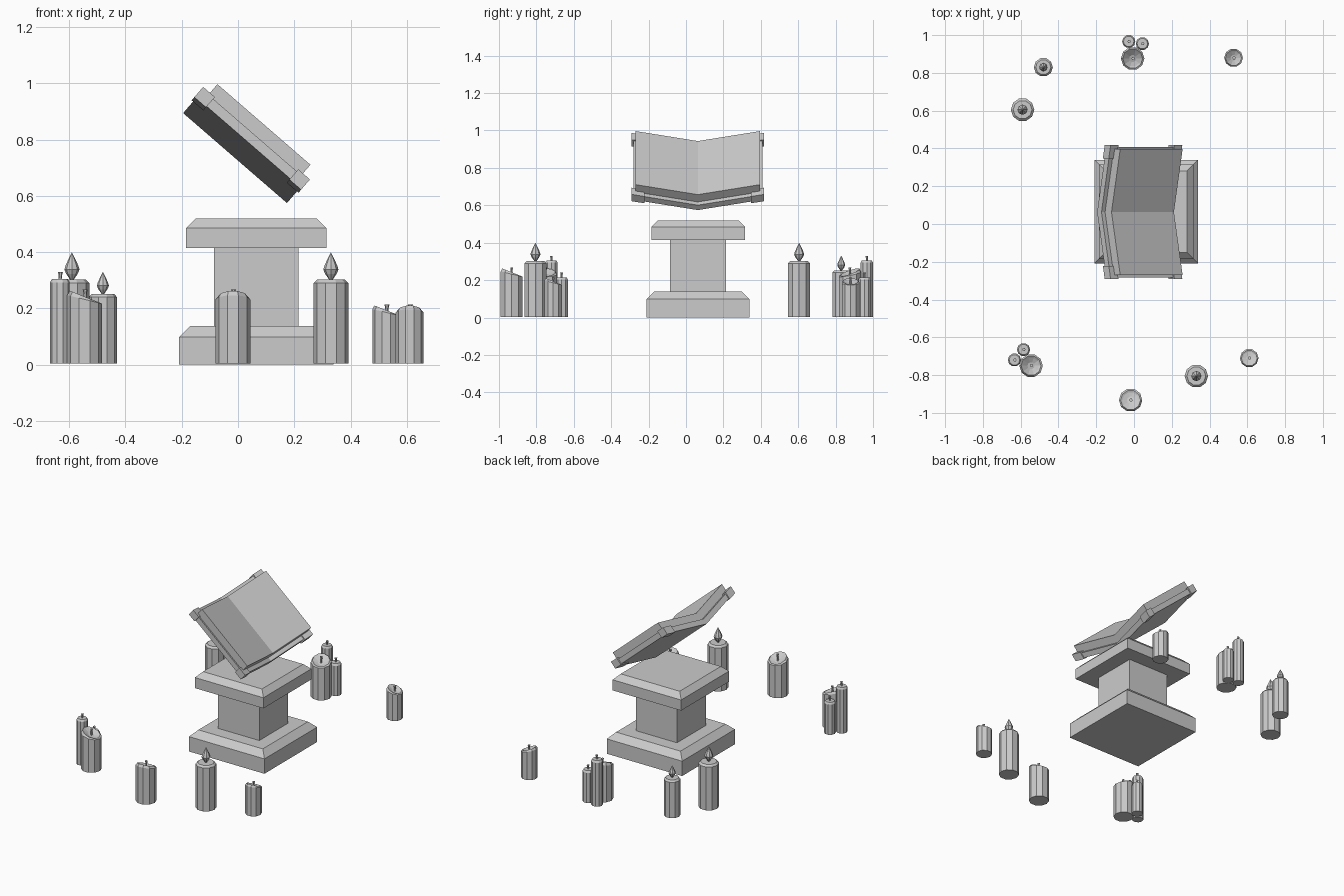
import bpy
from math import cos, sin, pi, radians
from mathutils import Matrix

if "Cube" in bpy.data.objects:
    bpy.data.objects.remove(bpy.data.objects["Cube"])


def mesh_obj(name, verts, faces):
    me = bpy.data.meshes.new(name)
    me.from_pydata(verts, [], faces)
    me.update()
    ob = bpy.data.objects.new(name, me)
    bpy.context.collection.objects.link(ob)
    return ob


def loft(name, rings):
    """Skin a stack of equal-sized rings, capping both ends."""
    n = len(rings[0])
    verts = [v for r in rings for v in r]
    faces = [list(range(n))[::-1], [len(verts) - n + i for i in range(n)]]
    for k in range(len(rings) - 1):
        for i in range(n):
            j = (i + 1) % n
            faces.append([k * n + i, k * n + j, (k + 1) * n + j, (k + 1) * n + i])
    return mesh_obj(name, verts, faces)


# Pedestal: square slabs with chamfered upper edges
C = 0.065


def square(h, z):
    return [(C + sx * h, C + sy * h, z) for sx, sy in ((-1, -1), (1, -1), (1, 1), (-1, 1))]


loft("pedestal_base", [square(0.275, 0), square(0.275, 0.098), square(0.235, 0.138)])
loft("pedestal_column", [square(0.15, 0.138), square(0.15, 0.415)])
loft("pedestal_top", [square(0.25, 0.415), square(0.25, 0.485), square(0.215, 0.52)])

# Open book: local x runs down the spine, y across, z out of the pages
BOOK = Matrix.Translation((-0.195, 0.063, 0.894)) @ Matrix.Rotation(radians(40.9), 4, 'Y')
SLOPE = 0.073 / 0.345


def book_part(name, u0, u1, section):
    """Extrude a (y, n) cross-section along the spine."""
    ob = loft(name, [[(u, y, n) for y, n in section] for u in (u0, u1)])
    ob.matrix_world = BOOK


def vee(half, low, high):
    d = half * SLOPE
    return [(-half, low + d), (0, low), (half, low + d),
            (half, high + d), (0, high), (-half, high + d)]


book_part("book_cover", 0, 0.488, vee(0.345, 0, 0.035))
book_part("book_pages", 0.025, 0.462, vee(0.333, 0.035, 0.087))

# Corner fittings on the cover
for end, (u0, u1) in {"upper": (-0.007, 0.048), "lower": (0.44, 0.495)}.items():
    for side, s in (("left", -1), ("right", 1)):
        sec = [(0.285, -0.006), (0.354, -0.006), (0.354, 0.042), (0.285, 0.042)]
        sec = [(s * y, n + y * SLOPE) for y, n in sec]
        book_part(f"book_corner_{end}_{side}", u0, u1, sec if s > 0 else sec[::-1])

# Candles
SIDES = 10
Z0 = 0.004


def ring(x, y, r, z, tilt=0, ang=0, n=SIDES):
    pts = []
    for i in range(n):
        a = 2 * pi * i / n
        pts.append((x + r * cos(a), y + r * sin(a), z + tilt * cos(a - ang)))
    return pts


def wick(x, y, z0, z1):
    loft("wick", [ring(x, y, 0.006, z0, n=6), ring(x + 0.002, y, 0.006, z1 - 0.012, n=6),
                  ring(x + 0.002, y, 0.009, z1, n=6)])


def straight_candle(x, y, r, h):
    loft("candle", [ring(x, y, r, Z0), ring(x, y, r, h - 0.012), ring(x, y, r * 0.8, h)])


def flame_candle(x, y, r, h, s):
    straight_candle(x, y, r, h)
    prof = [(0.006, 0), (0.02, 0.02), (0.027, 0.036), (0.022, 0.052), (0.01, 0.078), (0.001, 0.096)]
    loft("flame", [ring(x, y, a * s, h + b * s, n=8) for a, b in prof])


def melted_candle(x, y, s, deg):
    """Candle with a slanted, hollowed top that is highest towards deg."""
    a, r = radians(deg), 0.062 * s
    loft("melted_candle", [
        ring(x, y, r, Z0), ring(x, y, r, 0.232 * s, 0.015 * s, a),
        ring(x, y, r * 0.85, 0.242 * s, 0.021 * s, a),
        ring(x, y, r * 0.68, 0.236 * s, 0.018 * s, a),
        ring(x, y, r * 0.3, 0.226 * s, 0.007 * s, a)])
    wick(x, y, 0.22 * s, 0.267 * s)


def cluster(x, y, turn):
    melted_candle(x, y, 1, 180 + turn)
    for d, deg, h in ((0.093, 161, 0.305), (0.094, 115, 0.215)):
        t = radians(deg + turn)
        px, py = x + d * cos(t), y + d * sin(t)
        straight_candle(px, py, 0.035, h)
        wick(px, py, h - 0.005, h + 0.025)


for args in ((0.33, -0.805, 0.062, 0.302, 1), (-0.59, 0.605, 0.062, 0.302, 1),
             (-0.48, 0.83, 0.05, 0.252, 0.8)):
    flame_candle(*args)
for args in ((-0.018, -0.932, 1, 270), (0.61, -0.71, 0.8, 270), (0.527, 0.88, 0.8, 180)):
    melted_candle(*args)
cluster(-0.545, -0.75, 0)
cluster(-0.007, 0.876, -58)
